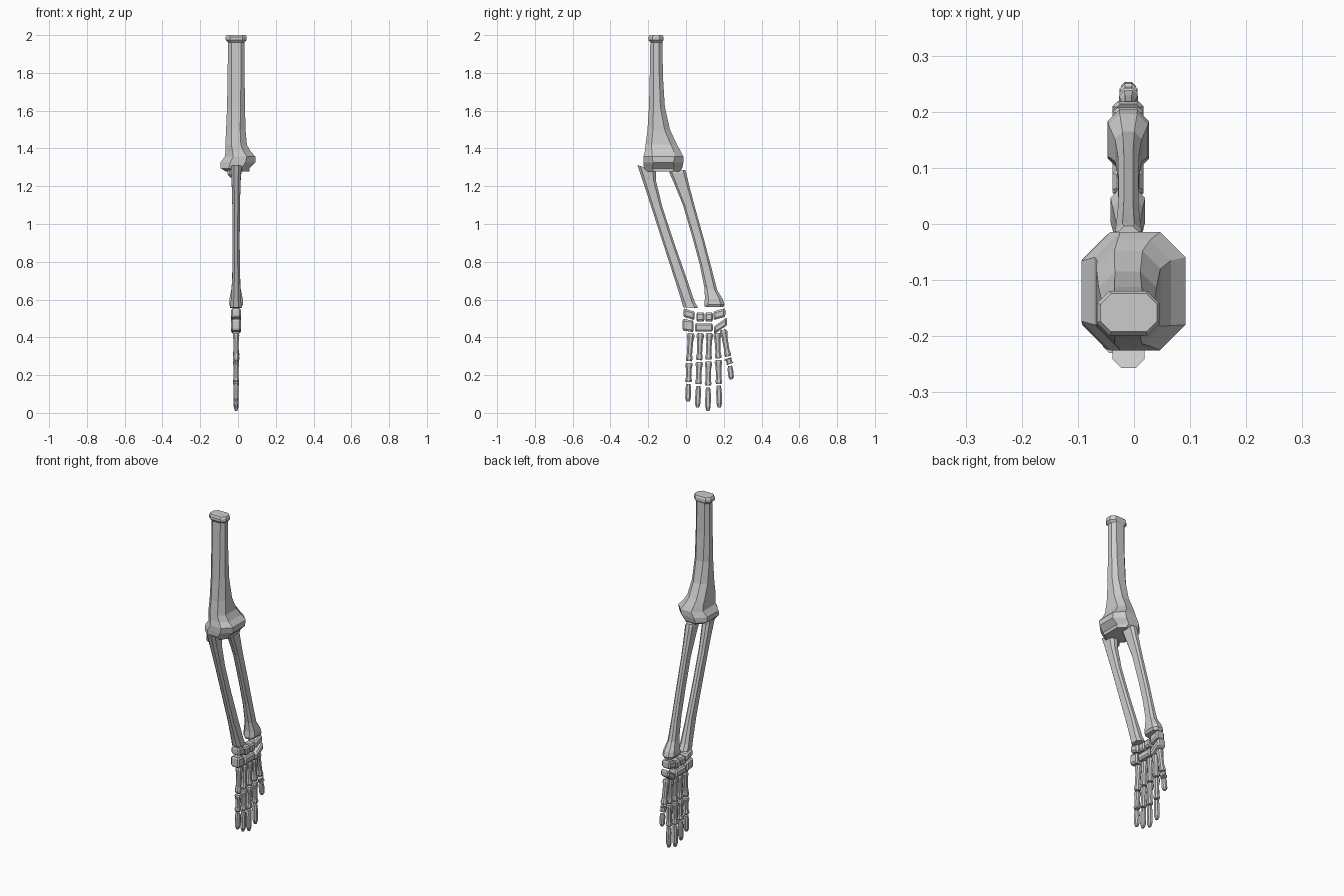
import bpy

bone = bpy.data.materials.new("bone grey")
bone.diffuse_color = (0.6, 0.6, 0.6, 1)


def loft(name, rings, cut=0.28):
    """Octagonal loft. Ring: (z at y0, z at y1, x0, x1, y0, y1)."""
    verts, faces = [], []
    for za, zb, x0, x1, y0, y1 in rings:
        c = cut * min(x1 - x0, y1 - y0)
        outline = [(x0 + c, y0), (x1 - c, y0), (x1, y0 + c), (x1, y1 - c),
                   (x1 - c, y1), (x0 + c, y1), (x0, y1 - c), (x0, y0 + c)]
        verts += [(x, y, za + (zb - za) * (y - y0) / (y1 - y0)) for x, y in outline]
    last = len(rings) - 1
    for r in range(last):
        for i in range(8):
            a, b = r * 8 + i, r * 8 + (i + 1) % 8
            faces.append((a, b, b + 8, a + 8))
    faces.append(tuple(range(7, -1, -1)))
    faces.append(tuple(range(last * 8, last * 8 + 8)))
    mesh = bpy.data.meshes.new(name)
    mesh.from_pydata(verts, [], faces)
    mesh.materials.append(bone)
    obj = bpy.data.objects.new(name, mesh)
    bpy.context.collection.objects.link(obj)
    return obj


def segment(name, top, bottom, w_top, w_bottom, depth, tip=False):
    """Small finger bone with flared ends between two (y, z) points."""
    rings = []
    steps = [(0, .55, .8), (.25, .75, .9), (.8, .8, .9), (1, .45, .45)] if tip else \
            [(0, .8, .85), (.08, 1, 1), (.3, .78, .8), (.75, .75, .8), (.92, 1, 1), (1, .8, .85)]
    for t, sy, sx in reversed(steps):
        y = top[0] + (bottom[0] - top[0]) * t
        z = top[1] + (bottom[1] - top[1]) * t
        w = (w_top + (w_bottom - w_top) * t) * sy / 2
        slope = (bottom[0] - top[0]) / (top[1] - bottom[1])
        d = depth * sx / 2
        rings.append((z - slope * w, z + slope * w, -.01 - d, -.01 + d, y - w, y + w))
    loft(name, rings)


# Upper arm: elbow block, flare, shaft and cap
loft("upper_arm", [
    (1.278, 1.278, -.065, .060, -.205, -.035),
    (1.295, 1.295, -.092, .062, -.223, -.020),
    (1.325, 1.325, -.094, .092, -.225, -.014),
    (1.357, 1.357, -.070, .092, -.225, -.014),
    (1.385, 1.385, -.066, .066, -.218, -.028),
    (1.420, 1.420, -.067, .047, -.214, -.048),
    (1.500, 1.500, -.063, .040, -.204, -.085),
    (1.620, 1.620, -.058, .037, -.196, -.112),
    (1.780, 1.780, -.055, .035, -.192, -.122),
    (1.962, 1.962, -.053, .034, -.189, -.125),
    (1.974, 1.974, -.066, .046, -.199, -.119),
    (1.990, 1.990, -.066, .046, -.199, -.119),
    (2.000, 2.000, -.060, .041, -.192, -.124)])

# Forearm: front bone with slanted top, and its small side knob
loft("front_forearm", [
    (.558, .555, -.042, .020, -.014, .064),
    (.600, .590, -.038, .016, -.026, .045),
    (.720, .710, -.030, .010, -.064, .004),
    (.920, .910, -.029, .009, -.129, -.066),
    (1.100, 1.090, -.030, .010, -.187, -.125),
    (1.240, 1.225, -.034, .014, -.233, -.158),
    (1.312, 1.278, -.038, .019, -.257, -.160)])
loft("elbow_knob", [
    (1.245, 1.245, -.040, -.020, -.215, -.190),
    (1.262, 1.262, -.055, -.015, -.230, -.175),
    (1.285, 1.285, -.055, -.015, -.230, -.175)])

# Forearm: rear bone
loft("rear_forearm", [
    (.560, .560, -.038, .018, .100, .198),
    (.575, .575, -.047, .027, .096, .204),
    (.605, .600, -.045, .025, .100, .196),
    (.660, .650, -.034, .014, .098, .165),
    (.780, .770, -.029, .009, .074, .134),
    (.930, .915, -.028, .008, .034, .096),
    (1.100, 1.090, -.028, .008, -.016, .047),
    (1.210, 1.200, -.031, .011, -.061, .018),
    (1.272, 1.272, -.034, .014, -.088, .001),
    (1.286, 1.286, -.028, .008, -.084, -.004)])

# Wrist blocks: (y0, y1, z bottom, z top, slant)
wrist = [(-.014, .046, .500, .545, -.008), (.055, .097, .484, .532, 0),
         (.102, .142, .484, .532, 0), (.146, .208, .500, .546, .008),
         (-.018, .040, .432, .493, -.004), (.047, .142, .430, .474, 0),
         (.148, .218, .440, .482, .022)]
for n, (y0, y1, z0, z1, s) in enumerate(wrist):
    loft("wrist_block_%d" % (n + 1), [
        (z0 - s, z0 + s, -.030, .010, y0 + .004, y1 - .004),
        (z0 + .01 - s, z0 + .01 + s, -.038, .017, y0, y1),
        (z1 - .01 - s, z1 - .01 + s, -.038, .017, y0, y1),
        (z1 - s, z1 + s, -.030, .010, y0 + .004, y1 - .004)], .15)

# Fingers: y and z at each joint
fingers = [("outer", [(.026, .422), (.016, .270), (.013, .160), (.010, .060)]),
           ("ring", [(.076, .422), (.070, .275), (.066, .148), (.061, .028)]),
           ("middle", [(.124, .422), (.119, .278), (.117, .140), (.116, .010)]),
           ("index", [(.165, .422), (.171, .285), (.174, .150), (.176, .028)]),
           ("thumb", [(.197, .440), (.222, .295), (.233, .255), (.240, .178)])]
for name, joints in fingers:
    for k in range(3):
        (ya, za), (yb, zb) = joints[k], joints[k + 1]
        segment("%s_finger_%d" % (name, k + 1), (ya, za - (.006 if k else 0)),
                (yb, zb + (.004 if k < 2 else 0)), .040, .036, .034 - .002 * k, k == 2)
